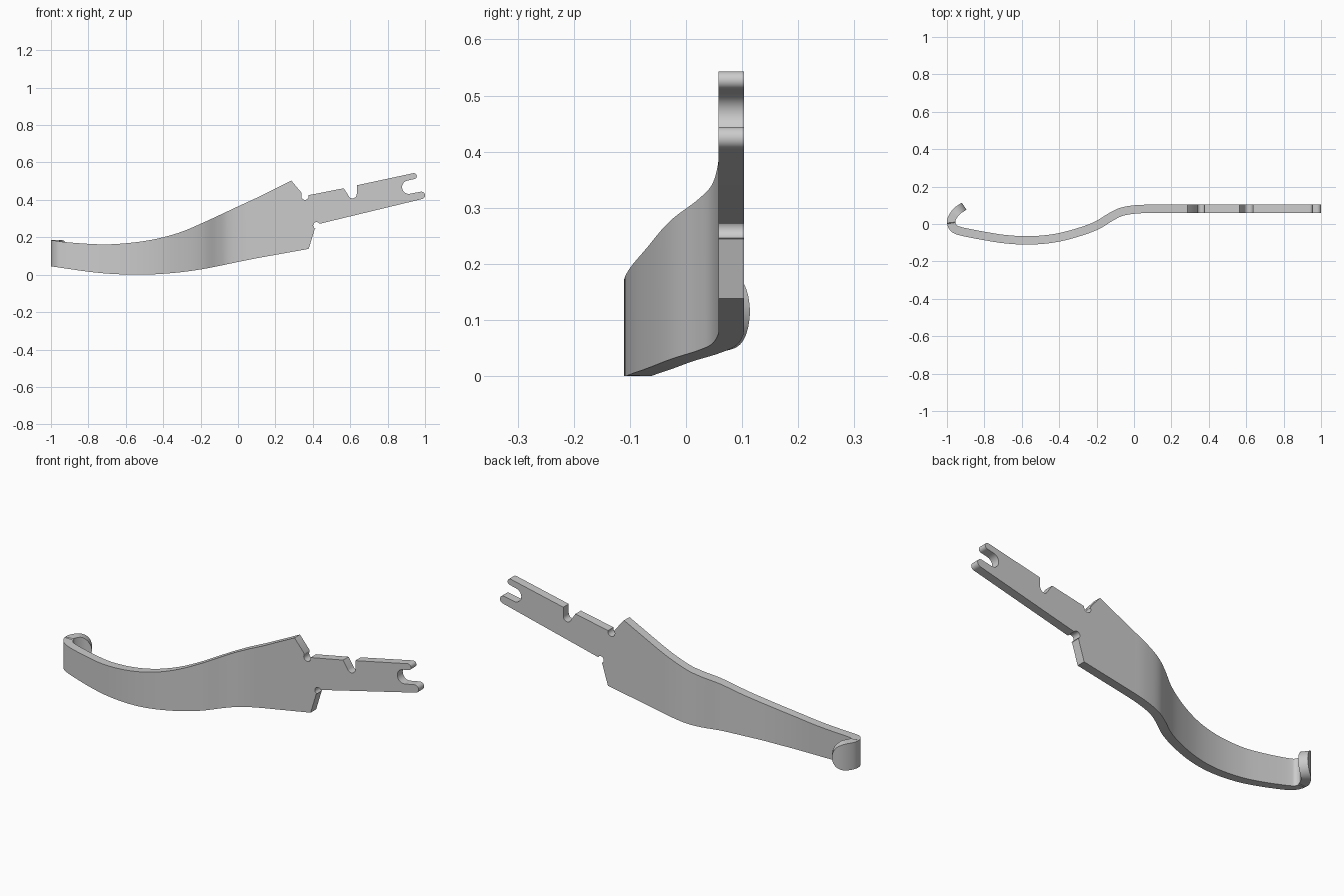
import bpy, bmesh, math
from mathutils import Vector

if "Cube" in bpy.data.objects:
    bpy.data.objects.remove(bpy.data.objects["Cube"])

HALF = 0.0225          # half thickness of the strip
MID_Y = 0.0805         # centre plane of the flat blade

# Height limits of the curved grip along x
TOP = [(-1, .185), (-.93, .175), (-.8, .165), (-.7, .162), (-.6, .168), (-.5, .18), (-.4, .2),
       (-.3, .23), (-.2, .272), (-.1, .318), (0, .365), (.1, .411), (.2, .46)]
BOTTOM = [(-1, .045), (-.9, .03), (-.8, .016), (-.7, .006), (-.6, .001), (-.5, 0), (-.4, .005),
          (-.3, .014), (-.2, .028), (-.1, .047), (0, .068), (.1, .088), (.2, .106)]

# Centre line seen from above: hook tip to blade
PATH = [(-.908, .095), (-.945, .07), (-.97, .037), (-.977, .008), (-.963, -.022), (-.925, -.039),
        (-.8, -.064), (-.68, -.082), (-.55, -.0875), (-.42, -.075), (-.3, -.045), (-.2, -.008),
        (-.12, .04), (-.06, .067), (.02, .079), (.1, MID_Y)]


def slope(t, i):
    a, b = t[max(i - 1, 0)], t[min(i + 1, len(t) - 1)]
    return (b[1] - a[1]) / (b[0] - a[0])


def height(t, x):
    """Smooth cubic through the table."""
    x = max(x, t[0][0])
    i = max(k for k in range(len(t) - 1) if t[k][0] <= x)
    d = t[i + 1][0] - t[i][0]
    u = (x - t[i][0]) / d
    return ((2*u**3 - 3*u*u + 1) * t[i][1] + (u**3 - 2*u*u + u) * d * slope(t, i)
            + (3*u*u - 2*u**3) * t[i + 1][1] + (u**3 - u*u) * d * slope(t, i + 1))


def smooth_path(pts, n=8):
    p = [Vector(q) for q in pts]
    p = [2 * p[0] - p[1]] + p + [Vector((.18, MID_Y))]
    out = []
    for i in range(1, len(p) - 2):
        a, b, c, d = p[i - 1:i + 3]
        for k in range(n):
            u = k / n
            out.append(.5 * (2*b + (c - a)*u + (2*a - 5*b + 4*c - d)*u*u
                             + (3*b - a - 3*c + d)*u**3))
    return out + [p[-2]]


def arc(cx, cz, r, a0, a1, n=12):
    return [(cx + r * math.cos(math.radians(a0 + (a1 - a0) * k / n)),
             cz + r * math.sin(math.radians(a0 + (a1 - a0) * k / n))) for k in range(n + 1)]


bm = bmesh.new()

# Curved grip with a round-ended hook
line = smooth_path(PATH)
# extra stations near the tip for a clean round end
line = [line[0], line[0].lerp(line[1], .12), line[0].lerp(line[1], .45)] + line[1:]
rings, dist = [], 0
for i, c in enumerate(line):
    if i:
        dist += (c - line[i - 1]).length
    t = (line[min(i + 1, len(line) - 1)] - line[max(i - 1, 0)]).normalized()
    if i == len(line) - 1:
        t = Vector((1, 0))
    nrm = Vector((-t.y, t.x)) * HALF
    cap = 1
    if dist < .07:
        cap = max(.004, math.sqrt(.07**2 - (.07 - dist)**2))
    ring = []
    for s, up in ((-1, 0), (-1, 1), (1, 1), (1, 0)):
        q = c + s * nrm
        lo, hi = height(BOTTOM, q.x), height(TOP, q.x)
        if c.y > .008 and c.x < -.8:          # hook keeps a constant height
            lo, hi = .045, .185
        h = min((hi - lo) / 2, cap)
        ring.append(bm.verts.new((q.x, q.y, (lo + hi) / 2 + (h if up else -h))))
    rings.append(ring)
for a, b in zip(rings, rings[1:]):
    for k in range(4):
        bm.faces.new((a[k], a[(k + 1) % 4], b[(k + 1) % 4], b[k]))
bm.faces.new(rings[0])

# Flat blade with notches and forked end
outline = [(.1, height(TOP, .1)), (.285, .503), (.338, .44)]
outline += arc(.358, .42, .02, 150, 375)
outline += [(.565, .462)] + arc(.612, .431, .023, 200, 360) + [(.635, .478)]
outline += arc(.94, .527, .016, 100, -80)
outline += arc(.913, .468, .036, 100, 280)
outline += arc(.98, .424, .02, 100, -80)
outline += arc(.42, .263, .018, 30, 250)
outline += [(.41, .243), (.378, .138), (.1, height(BOTTOM, .1))]
front = [bm.verts.new((x, MID_Y - HALF, z)) for x, z in outline]
back = [bm.verts.new((x, MID_Y + HALF, z)) for x, z in outline]
bm.faces.new(front)
bm.faces.new(back[::-1])
for k in range(len(outline) - 1):
    bm.faces.new((front[k], front[k + 1], back[k + 1], back[k]))

bmesh.ops.remove_doubles(bm, verts=bm.verts, dist=.0003)
bmesh.ops.recalc_face_normals(bm, faces=bm.faces)
mesh = bpy.data.meshes.new("lever")
bm.to_mesh(mesh)
bm.free()
lever = bpy.data.objects.new("lever", mesh)
bpy.context.collection.objects.link(lever)
bpy.context.view_layer.objects.active = lever
lever.select_set(True)
bpy.ops.object.shade_smooth_by_angle(angle=math.radians(30))
